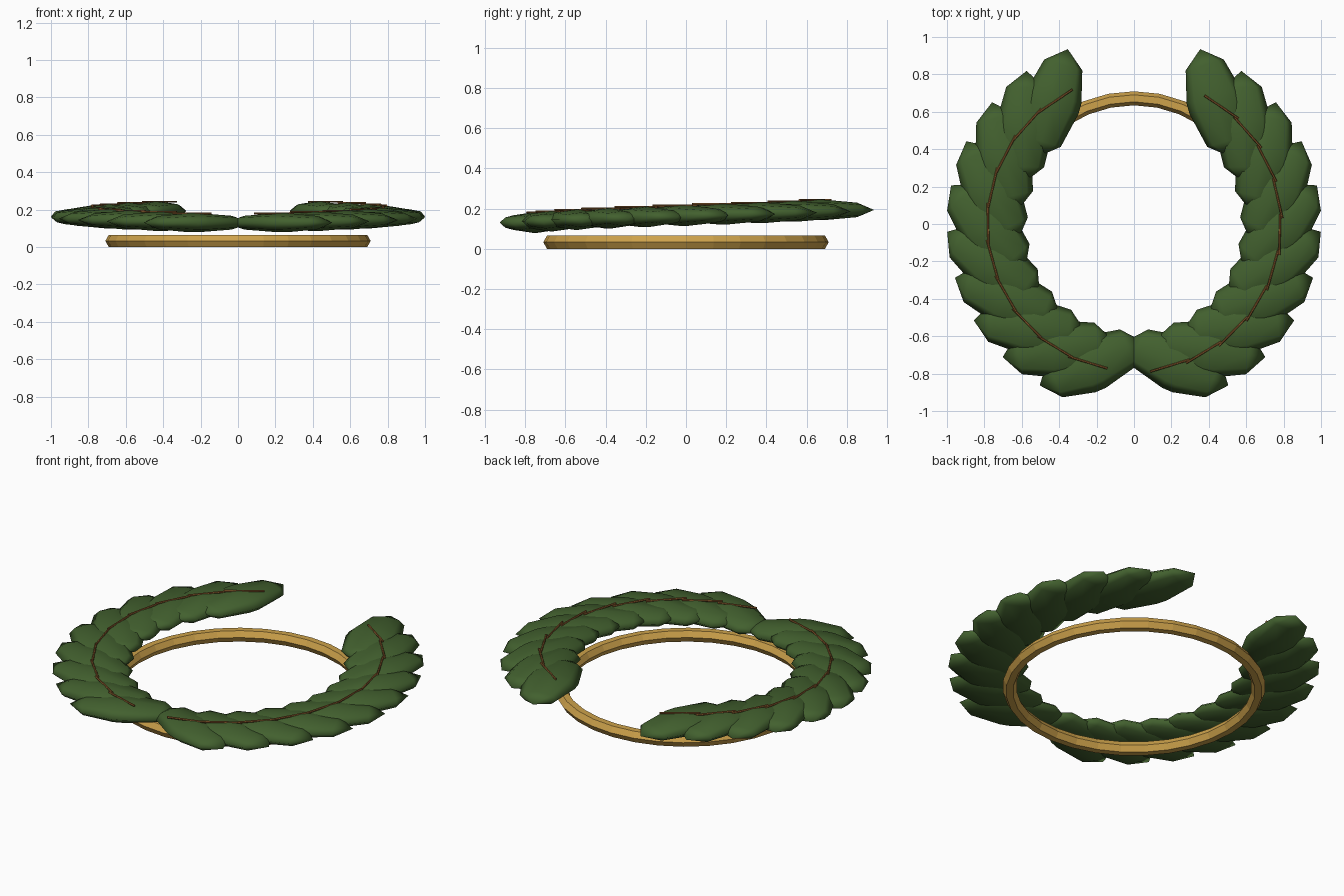
import bpy, bmesh, math
from mathutils import Matrix

if "Cube" in bpy.data.objects:
    bpy.data.objects.remove(bpy.data.objects["Cube"])

def material(name, rgb):
    m = bpy.data.materials.new(name)
    m.diffuse_color = (*rgb, 1)
    m.use_nodes = True
    m.node_tree.nodes["Principled BSDF"].inputs["Base Color"].default_value = m.diffuse_color
    return m

GREEN = material("leaf green", (0.055, 0.118, 0.028))
GOLD = material("gold", (0.61, 0.36, 0.07))
BROWN = material("stem brown", (0.24, 0.10, 0.025))

def add_object(name, bm, mat, smooth):
    bmesh.ops.recalc_face_normals(bm, faces=bm.faces)
    me = bpy.data.meshes.new(name)
    bm.to_mesh(me)
    bm.free()
    me.materials.append(mat)
    for p in me.polygons:
        p.use_smooth = smooth
    ob = bpy.data.objects.new(name, me)
    bpy.context.collection.objects.link(ob)
    return ob

# Gold band: ring with a hexagonal cross-section
R, r, N = 0.672, 0.0375, 32
bm = bmesh.new()
rings = []
for i in range(N):
    a = math.tau * i / N
    rings.append([bm.verts.new(((R + r * math.cos(b)) * math.cos(a),
                                (R + r * math.cos(b)) * math.sin(a),
                                r * math.sin(b) + r * 0.866))
                  for b in (math.tau * k / 6 for k in range(6))])
for i in range(N):
    p, q = rings[i], rings[(i + 1) % N]
    for k in range(6):
        bm.faces.new((p[k], q[k], q[(k + 1) % 6], p[(k + 1) % 6]))
add_object("ring_band", bm, GOLD, False)

# Leaf: flattened spindle along x, rings of (position, half width)
PROFILE = [(0.212, 0.106), (0.04, 0.15), (-0.02, 0.15), (-0.212, 0.108)]

def add_leaf(name, mat4):
    bm = bmesh.new()
    loops = [[bm.verts.new((x, w * math.cos(a), w * math.sin(a) * 0.34))
              for a in (math.tau * k / 8 for k in range(8))] for x, w in PROFILE]
    tip, base = bm.verts.new((0.3, 0, 0)), bm.verts.new((-0.3, 0, 0))
    for k in range(8):
        n = (k + 1) % 8
        bm.faces.new((tip, loops[0][k], loops[0][n]))
        bm.faces.new((base, loops[-1][n], loops[-1][k]))
        for p, q in zip(loops, loops[1:]):
            bm.faces.new((p[k], q[k], q[n], p[n]))
    bm.transform(mat4)
    add_object(name, bm, GREEN, True)

# Stem piece: thin rod lying along the branch
def add_stem(name, mat4, shift):
    bm = bmesh.new()
    bmesh.ops.create_cone(bm, cap_ends=True, segments=6, radius1=0.006,
                          radius2=0.006, depth=0.22)
    bm.transform(mat4 @ Matrix.Translation((shift, 0, 0.049)) @ Matrix.Rotation(math.pi / 2, 4, 'Y'))
    add_object(name, bm, BROWN, False)

# Two branches, ten rising leaves each
for side, sx, shift in (("left", 1, 0.02), ("right", -1, -0.038)):
    for i in range(10):
        a = math.radians(253 - 14.33 * i)
        x, y, z = 0.78 * math.cos(a) * sx, 0.78 * math.sin(a), 0.13 + 0.007 * i
        place = Matrix.Translation((x, y, z))
        heading = a - math.pi / 2               # along the branch
        splay = heading + math.radians(40)      # leaf tips turn outwards
        if sx < 0:
            heading, splay = math.pi - heading, math.pi - splay
        add_leaf(f"{side}_leaf_{i + 1}", place @ Matrix.Rotation(splay, 4, 'Z'))
        add_stem(f"{side}_stem_{i + 1}", place @ Matrix.Rotation(heading, 4, 'Z'), shift)
